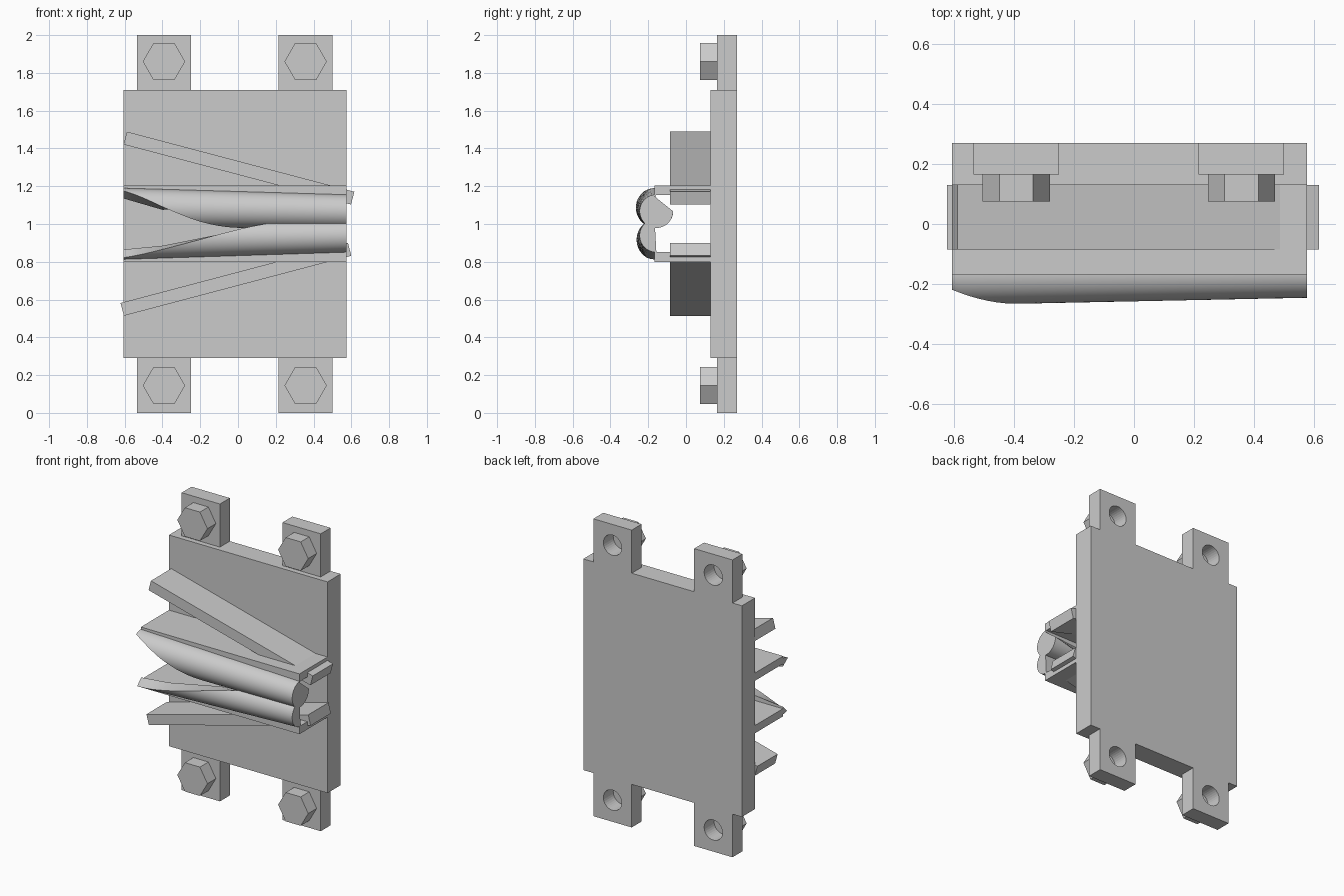
import bpy, bmesh, math
from mathutils import Matrix, Vector

if "Cube" in bpy.data.objects:
    bpy.data.objects.remove(bpy.data.objects["Cube"])


def finish(name, bm):
    bmesh.ops.recalc_face_normals(bm, faces=bm.faces)
    me = bpy.data.meshes.new(name)
    bm.to_mesh(me)
    bm.free()
    ob = bpy.data.objects.new(name, me)
    bpy.context.collection.objects.link(ob)
    return ob


def add_prism(bm, pts, y0, y1):
    """Extrude an x-z outline from y0 to y1."""
    a = [bm.verts.new((x, y0, z)) for x, z in pts]
    b = [bm.verts.new((x, y1, z)) for x, z in pts]
    n = len(pts)
    bm.faces.new(a)
    bm.faces.new(b[::-1])
    for i in range(n):
        j = (i + 1) % n
        bm.faces.new((a[i], b[i], b[j], a[j]))


def prism(name, pts, y0, y1):
    bm = bmesh.new()
    add_prism(bm, pts, y0, y1)
    return finish(name, bm)


def rect(x0, x1, z0, z1):
    return [(x0, z0), (x1, z0), (x1, z1), (x0, z1)]


def ngon(cx, cz, r, n):
    return [(cx + r * math.cos(2 * math.pi * i / n),
             cz + r * math.sin(2 * math.pi * i / n)) for i in range(n)]


def bar(x0, z0, x1, z1, t):
    d = Vector((x1 - x0, z1 - z0)).normalized() * t / 2
    return [(x0 + d.y, z0 - d.x), (x1 + d.y, z1 - d.x),
            (x1 - d.y, z1 + d.x), (x0 - d.y, z0 + d.x)]


def interp(table, x):
    for (xa, a), (xb, b) in zip(table, table[1:]):
        if x <= xb:
            return a + (b - a) * (x - xa) / (xb - xa)
    return table[-1][1]


L, R = -0.605, 0.575
BOLTS = [(x, z) for x in (-0.392, 0.358) for z in (0.145, 1.86)]

# Back plate with four mounting tabs, and its raised front layer
half = [(L, 1.71), (-0.535, 1.71), (-0.535, 2), (-0.25, 2), (-0.25, 1.71),
        (0.215, 1.71), (0.215, 2), (0.5, 2), (0.5, 1.71), (R, 1.71)]
outline = half + [(x, 2 - z) for x, z in reversed(half)]
plate = prism("back_plate", outline, 0.165, 0.27)
prism("front_plate", rect(L, R, 0.29, 1.71), 0.13, 0.165)

# Bolt holes
bm = bmesh.new()
for x, z in BOLTS:
    add_prism(bm, ngon(x, z, 0.068, 32), 0.10, 0.35)
cutter = finish("hole_cutter", bm)
cutter.hide_render = True
mod = plate.modifiers.new("holes", 'BOOLEAN')
mod.operation, mod.solver, mod.object = 'DIFFERENCE', 'EXACT', cutter
bpy.context.view_layer.objects.active = plate
bpy.ops.object.modifier_apply(modifier=mod.name)
bpy.data.objects.remove(cutter)

# Hexagonal bolt heads
for x, z in BOLTS:
    prism("bolt_head", ngon(x, z, 0.112, 6), 0.075, 0.165)

# Horizontal flanges and slanted ribs
prism("upper_flange", rect(L, R, 1.153, 1.205), -0.168, 0.13)
prism("lower_flange", rect(L, R, 0.80, 0.852), -0.168, 0.13)
prism("upper_rib", bar(-0.597, 1.455, 0.607, 1.137, 0.07), -0.085, 0.13)
prism("lower_rib", bar(-0.613, 0.548, 0.591, 0.866, 0.07), -0.085, 0.13)


# Curling lobes: an arc that wraps further round along its length
def lobe(name, sweep, inner, sign):
    bm = bmesh.new()
    rows, stations, arc = [], 40, 32
    for i in range(stations + 1):
        t = i / stations
        x = L + (R - L) * t
        r = 0.105 - 0.0165 * t
        cy = -0.165 + 0.008 * t
        edge = 1.19 - 0.034 * t if sign > 0 else 0.813 + 0.037 * t
        cz = edge - sign * r
        a = math.radians(interp(sweep, x))
        row = [bm.verts.new((x, cy - r * math.sin(a * k / arc),
                             cz + sign * r * math.cos(a * k / arc)))
               for k in range(arc + 1)]
        row.append(bm.verts.new((x, -0.165, interp(inner, x))))
        rows.append(row)
    n = arc + 2
    for a, b in zip(rows, rows[1:]):
        for k in range(n):
            m = (k + 1) % n
            bm.faces.new((a[k], a[m], b[m], b[k]))
    bm.faces.new(rows[0])
    bm.faces.new(rows[-1][::-1])
    ob = finish(name, bm)
    bpy.ops.object.select_all(action='DESELECT')
    ob.select_set(True)
    bpy.context.view_layer.objects.active = ob
    bpy.ops.object.shade_smooth_by_angle(angle=math.radians(30))


lobe("upper_curl",
     [(L, 31), (-0.4, 85), (-0.2, 132), (0, 175), (0.3, 230), (R, 270)],
     [(L, 1.135), (-0.4, 1.075), (0, 1.10), (R, 1.145)], 1)
lobe("lower_curl",
     [(L, 24), (-0.4, 57), (-0.2, 86), (0, 116), (0.2, 146), (R, 180)],
     [(L, 0.865), (-0.4, 0.885), (0, 0.965), (R, 1.0)], -1)
